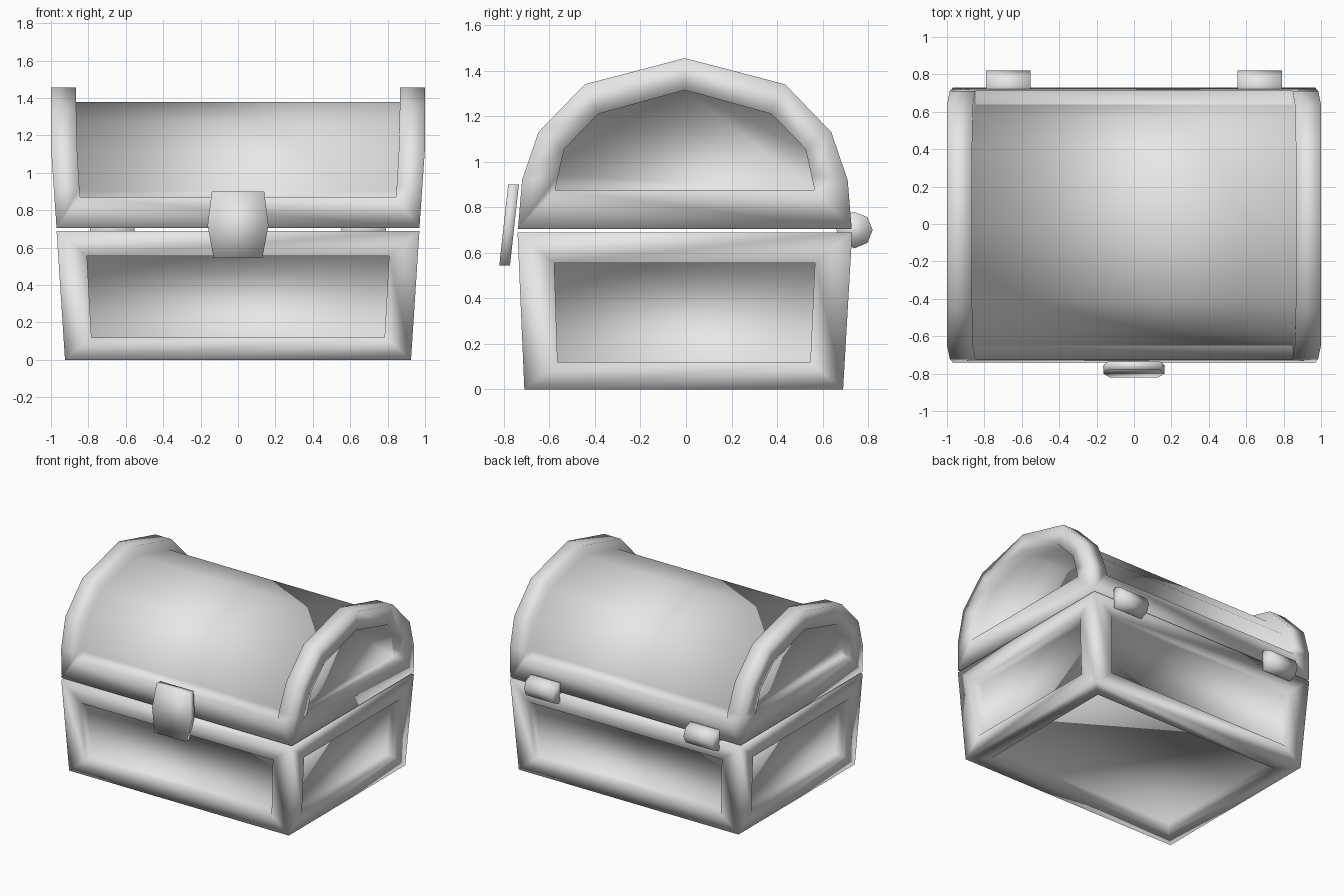
import bpy, bmesh, math
from mathutils import Vector

if "Cube" in bpy.data.objects:
    bpy.data.objects.remove(bpy.data.objects["Cube"])

grey = bpy.data.materials.new("plain_grey")
grey.diffuse_color = (0.8, 0.8, 0.8, 1)
grey.use_nodes = True
grey.node_tree.nodes["Principled BSDF"].inputs["Base Color"].default_value = grey.diffuse_color


def finish(bm, name):
    """Weld, orient and smooth a finished part."""
    bmesh.ops.remove_doubles(bm, verts=bm.verts, dist=0.0005)
    bmesh.ops.recalc_face_normals(bm, faces=bm.faces)
    for f in bm.faces:
        f.smooth = True
    mesh = bpy.data.meshes.new(name)
    bm.to_mesh(mesh)
    bm.free()
    mesh.materials.append(grey)
    ob = bpy.data.objects.new(name, mesh)
    bpy.context.collection.objects.link(ob)
    return ob


def face(bm, pts):
    bm.faces.new([bm.verts.new(p) for p in pts])


def ring(bm, a, b):
    """Bridge two closed loops with quads."""
    n = len(a)
    for i in range(n):
        j = (i + 1) % n
        face(bm, (a[i], a[j], b[j], b[i]))


def panel(bm, outer, inner, push):
    """Frame around a panel that is sunk by the vector push."""
    sunk = [Vector(p) + Vector(push) for p in inner]
    ring(bm, outer, inner)
    ring(bm, inner, sunk)
    face(bm, sunk)


def quad_panel(bm, quad, mu, v0, v1, push):
    """Panel placed inside a four-sided face by fractions of its size."""
    a, b, c, d = (Vector(p) for p in quad)
    at = lambda u, v: a.lerp(b, u).lerp(d.lerp(c, u), v)
    inner = [at(mu, v0), at(1 - mu, v0), at(1 - mu, v1), at(mu, v1)]
    panel(bm, quad, inner, push)


# Tapered chest body with sunken panels on the sides and underneath
DEPTH = 0.07
bm = bmesh.new()
lo = [(-.925, -.71, 0), (.925, -.71, 0), (.925, .69, 0), (-.925, .69, 0)]
hi = [(-.97, -.74, .69), (.97, -.74, .69), (.97, .73, .69), (-.97, .73, .69)]
pushes = [(0, DEPTH, 0), (-DEPTH, 0, 0), (0, -DEPTH, 0), (DEPTH, 0, 0)]
for i in range(4):
    j = (i + 1) % 4
    quad_panel(bm, (lo[i], lo[j], hi[j], hi[i]),
               0.08 if i % 2 == 0 else 0.107, 0.174, 0.804, pushes[i])
quad_panel(bm, lo, 0.068, 0.09, 0.91, (0, 0, DEPTH))
face(bm, hi)
finish(bm, "chest_body")


# Arched lid: half profiles (offset from the ridge, height), mirrored
MID = -0.005
def arch(half):
    left = [(MID - w, z) for w, z in half]
    return left + [(MID + w, z) for w, z in reversed(half[:-1])]

outer = arch([(.733, .705), (.715, .92), (.643, 1.13), (.44, 1.34), (0, 1.455)])
rim = arch([(.719, .87), (.715, .92), (.643, 1.13), (.44, 1.34), (0, 1.455)])
sunk = arch([(.648, .87), (.641, .905), (.578, 1.095), (.405, 1.275), (0, 1.38)])
window = arch([(.57, .875), (.556, .94), (.53, 1.055), (.38, 1.21), (0, 1.315)])


def end_x(z):
    return min(1.0, 0.97 + (z - 0.705) * 0.07)


def inner_x(z):
    return min(0.865, 0.845 + (z - 0.87) * 0.06)


bm = bmesh.new()
def loop(profile, fx, s):
    return [Vector((s * fx(z), y, z)) for y, z in profile]

sides = {}
for s in (-1, 1):
    o = loop(outer, end_x, s)
    sides[s] = (o, loop(rim, inner_x, s), loop(sunk, inner_x, s))
    panel(bm, o, loop(window, end_x, s), (-s * DEPTH, 0, 0))
# One closed loop around the curved cover at each level
o, r, k = (sides[-1][i] + sides[1][i][::-1] for i in range(3))
ring(bm, o, r)
ring(bm, r, k)
n = len(outer)
for i in range(n - 1):
    a, b = sides[-1][2], sides[1][2]
    face(bm, (a[i], a[i + 1], b[i + 1], b[i]))
face(bm, [sides[-1][0][0], sides[1][0][0], sides[1][0][-1], sides[-1][0][-1]])
finish(bm, "lid")


# Slanted six-sided latch plate
bm = bmesh.new()
shape = [(-.14, .9), (.14, .9), (.163, .72), (.13, .545), (-.13, .545), (-.163, .72)]
front = [(x, -.82 + (z - .545) * .11, z) for x, z in shape]
back = [(x, y + .047, z) for x, y, z in front]
ring(bm, front, back)
face(bm, front)
face(bm, back)
finish(bm, "latch")


# Eight-sided hinge barrels
for s, name in ((-1, "hinge_left"), (1, "hinge_right")):
    bm = bmesh.new()
    ends = [[(s * x, .74 + .08 * math.cos(math.tau * i / 8),
              .7 + .08 * math.sin(math.tau * i / 8)) for i in range(8)]
            for x in (.553, .79)]
    ring(bm, *ends)
    for e in ends:
        face(bm, e)
    finish(bm, name)
